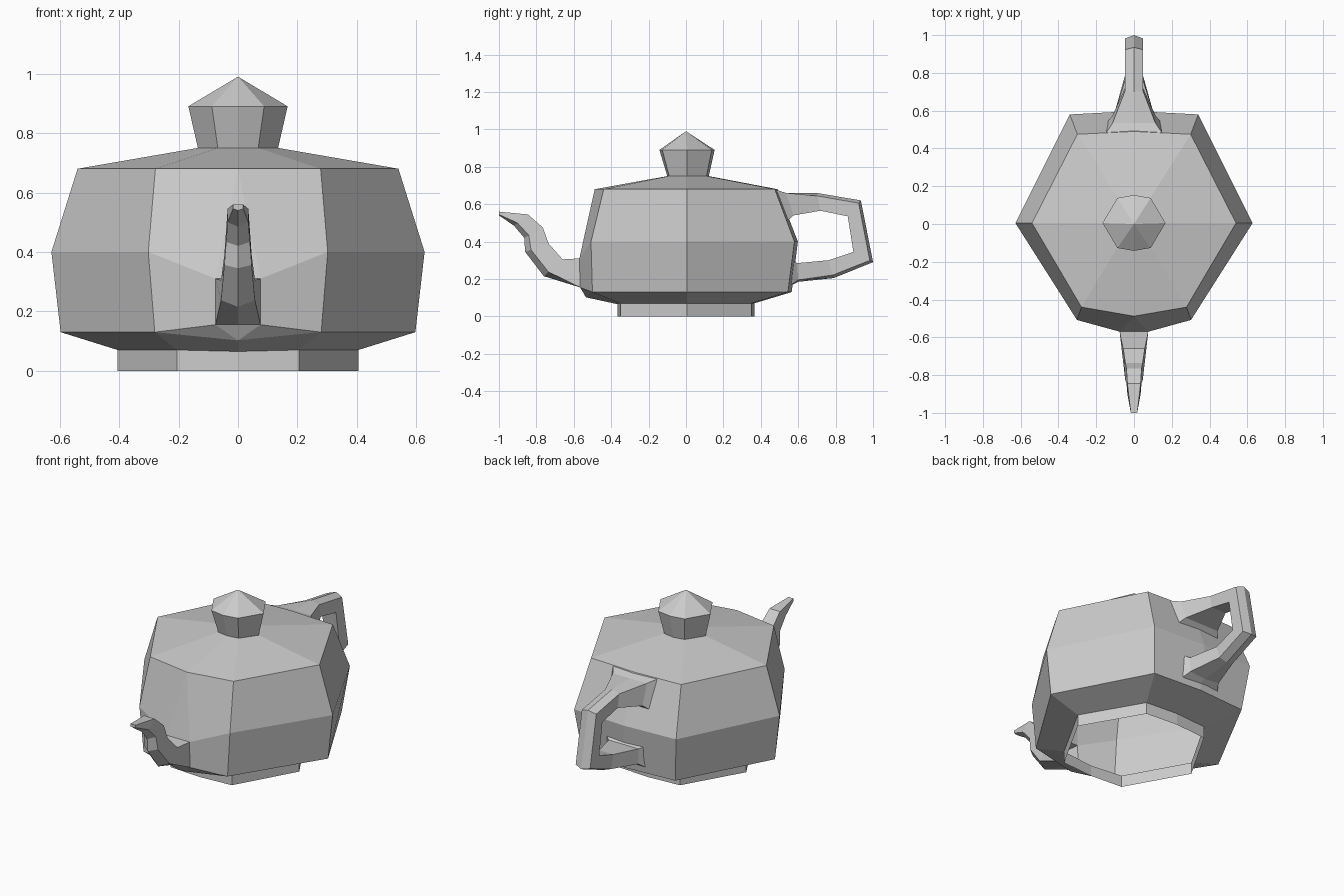
import bpy, bmesh
from mathutils import Vector

if "Cube" in bpy.data.objects:
    bpy.data.objects.remove(bpy.data.objects["Cube"])


def finish(bm, name):
    bmesh.ops.remove_doubles(bm, verts=bm.verts, dist=0.0005)
    bmesh.ops.recalc_face_normals(bm, faces=bm.faces)
    mesh = bpy.data.meshes.new(name)
    bm.to_mesh(mesh)
    bm.free()
    obj = bpy.data.objects.new(name, mesh)
    bpy.context.collection.objects.link(obj)
    return obj


def bridge(bm, a, b, skip=()):
    n = len(a)
    for i in range(n):
        if i not in skip:
            j = (i + 1) % n
            bm.faces.new((a[i], a[j], b[j], b[i]))


def ring(bm, z, side, back, back_mid, front, front_mid, mid_dz=0.0):
    """Six-sided ring with an extra point in the middle of front and back."""
    (bx, by), (fx, fy) = back, front
    pts = [(side, 0.005, z), (bx, by, z), (0, back_mid, z), (-bx, by, z),
           (-side, 0.005, z), (-fx, fy, z), (0, front_mid, z + mid_dz), (fx, fy, z)]
    return [bm.verts.new(p) for p in pts]


def tube(name, rings, cap_end=False):
    """Five-sided tube: ridge on the outer line, flat on the inner line.
    Each ring: outer (y, z), inner (y, z), half width, ridge depth."""
    bm = bmesh.new()
    prev = None
    for oy, oz, iy, iz, w, f in rings:
        o, i = Vector((0, oy, oz)), Vector((0, iy, iz))
        s = o.lerp(i, f)
        pts = [o, s + Vector((w, 0, 0)), i + Vector((w, 0, 0)),
               i - Vector((w, 0, 0)), s - Vector((w, 0, 0))]
        cur = [bm.verts.new(p) for p in pts]
        if prev:
            bridge(bm, prev, cur)
        prev = cur
    if cap_end:
        bm.faces.new(prev)
    return finish(bm, name)


# body shell with open foot, shoulder
bm = bmesh.new()
foot = ring(bm, 0.0, 0.405, (0.205, 0.35), 0.365, (0.205, -0.35), -0.365)
foot_top = ring(bm, 0.07, 0.405, (0.205, 0.35), 0.365, (0.205, -0.35), -0.365, -0.005)
low = ring(bm, 0.13, 0.597, (0.31, 0.545), 0.565, (0.28, -0.50), -0.535, -0.028)
belly = ring(bm, 0.40, 0.628, (0.34, 0.58), 0.598, (0.302, -0.508), -0.56)
rim = ring(bm, 0.68, 0.54, (0.30, 0.475), 0.49, (0.278, -0.44), -0.488)
neck = ring(bm, 0.75, 0.135, (0.068, 0.11), 0.122, (0.068, -0.09), -0.10)
bridge(bm, foot, foot_top)
bridge(bm, foot_top, low)
bridge(bm, low, belly, skip=(5, 6))
bridge(bm, belly, rim, skip=(5, 6))
bridge(bm, rim, neck)

# front panel around the spout opening
fm_low, fm_rim = low[6], rim[6]
upper = [bm.verts.new((s * 0.076, -0.57, 0.31)) for s in (-1, 1)]
lower = [bm.verts.new((s * 0.076, -0.566, 0.155)) for s in (-1, 1)]
for k, c in ((0, 5), (1, 7)):
    bm.faces.new((rim[c], belly[c], upper[k]))
    bm.faces.new((rim[c], upper[k], fm_rim))
    bm.faces.new((belly[c], low[c], lower[k], upper[k]))
    bm.faces.new((low[c], fm_low, lower[k]))
bm.faces.new((fm_rim, upper[0], upper[1]))
bm.faces.new((fm_low, lower[0], lower[1]))
bm.verts.remove(belly[6])

# knob
knob = ring(bm, 0.89, 0.167, (0.088, 0.138), 0.153, (0.088, -0.127), -0.142)
bridge(bm, neck, knob)
tip = bm.verts.new((0, 0, 0.99))
for i in range(8):
    bm.faces.new((knob[i], knob[(i + 1) % 8], tip))
finish(bm, "pot_body_and_lid")

# spout, ridge underneath
tube("spout", [
    (-0.566, 0.155, -0.57, 0.31, 0.076, 0.0),
    (-0.76, 0.215, -0.66, 0.305, 0.057, 0.25),
    (-0.86, 0.345, -0.735, 0.39, 0.046, 0.25),
    (-0.865, 0.42, -0.765, 0.475, 0.04, 0.25),
    (-0.92, 0.485, -0.845, 0.545, 0.035, 0.25),
    (-1.0, 0.54, -1.0, 0.56, 0.017, 0.25),
], cap_end=True)

# handle, ridge on the outside
tube("handle", [
    (0.48, 0.677, 0.53, 0.50, 0.15, 0.0),
    (0.535, 0.66, 0.575, 0.54, 0.113, 0.0),
    (0.70, 0.66, 0.72, 0.565, 0.048, 0.17),
    (0.935, 0.62, 0.865, 0.535, 0.048, 0.17),
    (1.0, 0.29, 0.895, 0.345, 0.048, 0.17),
    (0.79, 0.205, 0.76, 0.30, 0.048, 0.17),
    (0.60, 0.185, 0.595, 0.285, 0.10, 0.1),
    (0.55, 0.16, 0.57, 0.30, 0.13, 0.0),
])
